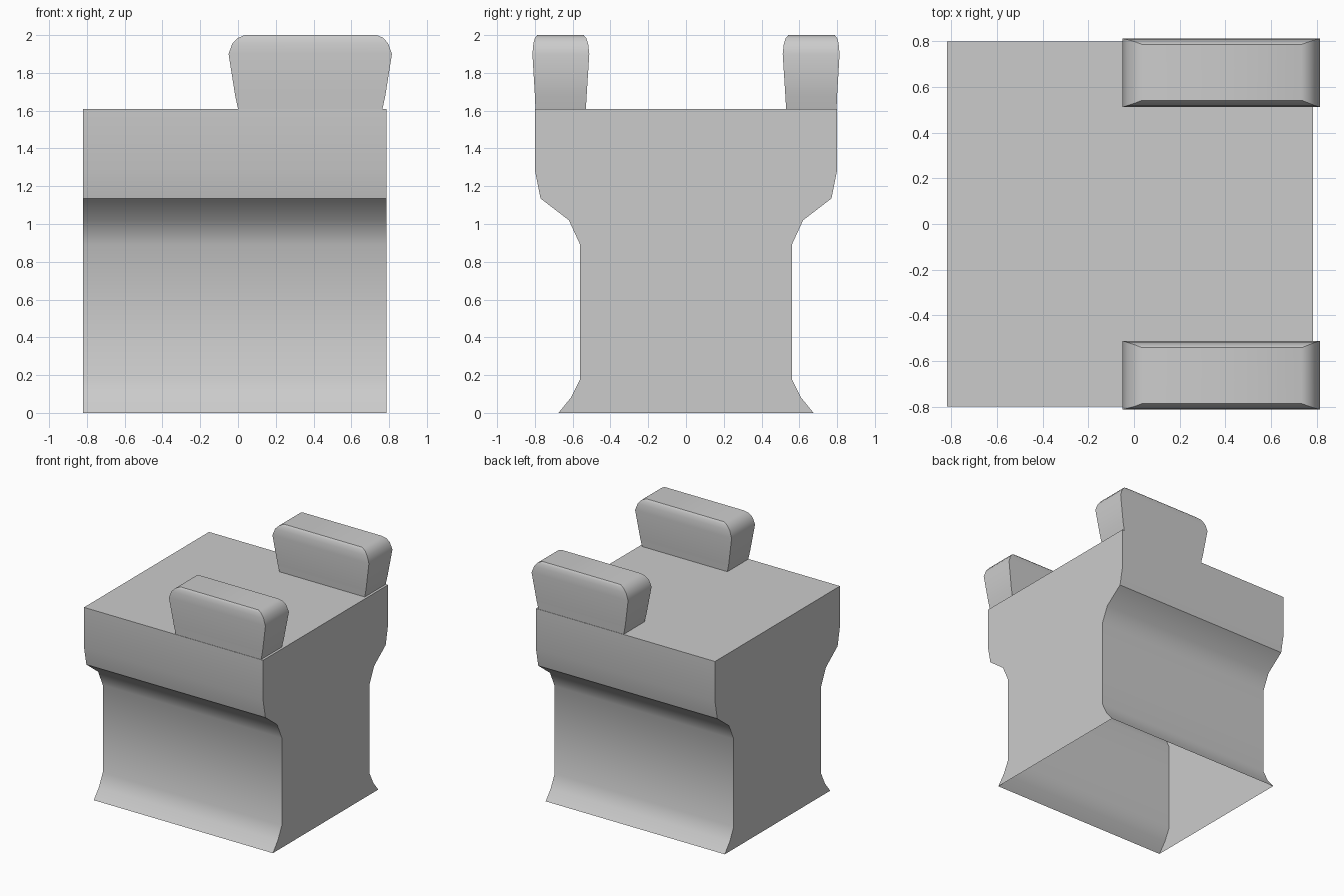
import bpy, bmesh, math

if "Cube" in bpy.data.objects:
    bpy.data.objects.remove(bpy.data.objects["Cube"])


def finish(name, bm):
    bmesh.ops.recalc_face_normals(bm, faces=bm.faces)
    mesh = bpy.data.meshes.new(name)
    bm.to_mesh(mesh)
    bm.free()
    obj = bpy.data.objects.new(name, mesh)
    bpy.context.collection.objects.link(obj)
    bpy.ops.object.select_all(action='DESELECT')
    obj.select_set(True)
    bpy.context.view_layer.objects.active = obj
    bpy.ops.object.shade_smooth_by_angle(angle=math.radians(35))
    return obj


# Wall block: side profile (y, z) swept along x, hollow and open underneath
half = [(0.675, 0), (0.61, 0.08), (0.56, 0.18), (0.56, 0.89),
        (0.62, 1.02), (0.77, 1.135), (0.80, 1.285), (0.80, 1.61)]
profile = half + [(-y, z) for y, z in reversed(half)]
bm = bmesh.new()
left, right = [[bm.verts.new((x, y, z)) for y, z in profile] for x in (-0.82, 0.785)]
bm.faces.new(left)
bm.faces.new(right)
for i in range(len(profile) - 1):
    bm.faces.new((left[i], left[i + 1], right[i + 1], right[i]))
finish("wall_block", bm)


# Battlements: stacked rectangular rings (x0, x1, y0, y1, z) with a rounded top
rings = [(0.00, 0.765, 0.53, 0.797, 1.61),
         (-0.015, 0.78, 0.526, 0.80, 1.68),
         (-0.05, 0.815, 0.512, 0.813, 1.90),
         (-0.03, 0.795, 0.518, 0.808, 1.955),
         (0.00, 0.77, 0.528, 0.80, 1.985),
         (0.035, 0.735, 0.542, 0.787, 2.00)]
for name, side in (("front_battlement", -1), ("back_battlement", 1)):
    bm = bmesh.new()
    loops = [[bm.verts.new((x, side * y, z))
              for x, y in ((x0, y0), (x1, y0), (x1, y1), (x0, y1))]
             for x0, x1, y0, y1, z in rings]
    for low, high in zip(loops, loops[1:]):
        for i in range(4):
            j = (i + 1) % 4
            bm.faces.new((low[i], low[j], high[j], high[i]))
    bm.faces.new(loops[-1])
    finish(name, bm)
